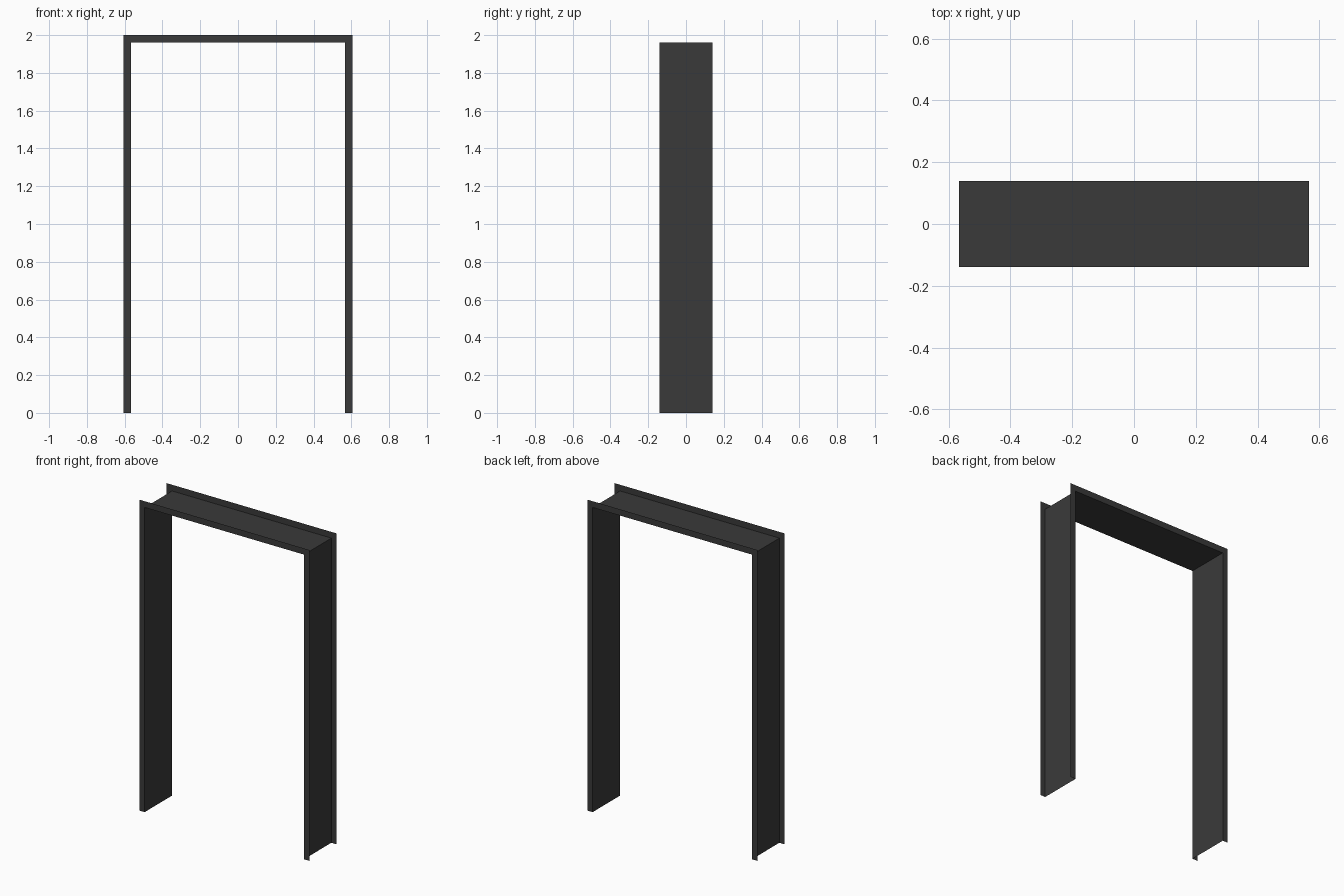
import bpy

if "Cube" in bpy.data.objects:
    bpy.data.objects.remove(bpy.data.objects["Cube"])

HALF_IN, HALF_OUT = 0.567, 0.605    # opening and outer half widths
TOP_IN, TOP_OUT = 1.96, 2.0         # opening and outer heights
HALF_DEPTH = 0.139

steel = bpy.data.materials.new("dark_steel")
steel.diffuse_color = (0.042, 0.042, 0.042, 1)
steel.use_nodes = True
steel.node_tree.nodes["Principled BSDF"].inputs["Base Color"].default_value = steel.diffuse_color


def portal(half_width, height):
    """Path up one jamb, across the head and down the other jamb."""
    return [(-half_width, 0), (-half_width, height),
            (half_width, height), (half_width, 0)]


def sheet_strip(name, path_a, y_a, path_b, y_b):
    """Thin sheet spanning two matching portal paths."""
    n = len(path_a)
    verts = [(x, y_a, z) for x, z in path_a] + [(x, y_b, z) for x, z in path_b]
    faces = [(i, i + 1, n + i + 1, n + i) for i in range(n - 1)]
    mesh = bpy.data.meshes.new(name)
    mesh.from_pydata(verts, [], faces)
    mesh.materials.append(steel)
    obj = bpy.data.objects.new(name, mesh)
    bpy.context.collection.objects.link(obj)
    return obj


inner = portal(HALF_IN, TOP_IN)
outer = portal(HALF_OUT, TOP_OUT)

# Lining of the opening: two jambs and the head
sheet_strip("frame_lining", inner, HALF_DEPTH, inner, -HALF_DEPTH)

# Outward flanges along the front and back edges
sheet_strip("front_flange", inner, -HALF_DEPTH, outer, -HALF_DEPTH)
sheet_strip("back_flange", outer, HALF_DEPTH, inner, HALF_DEPTH)
